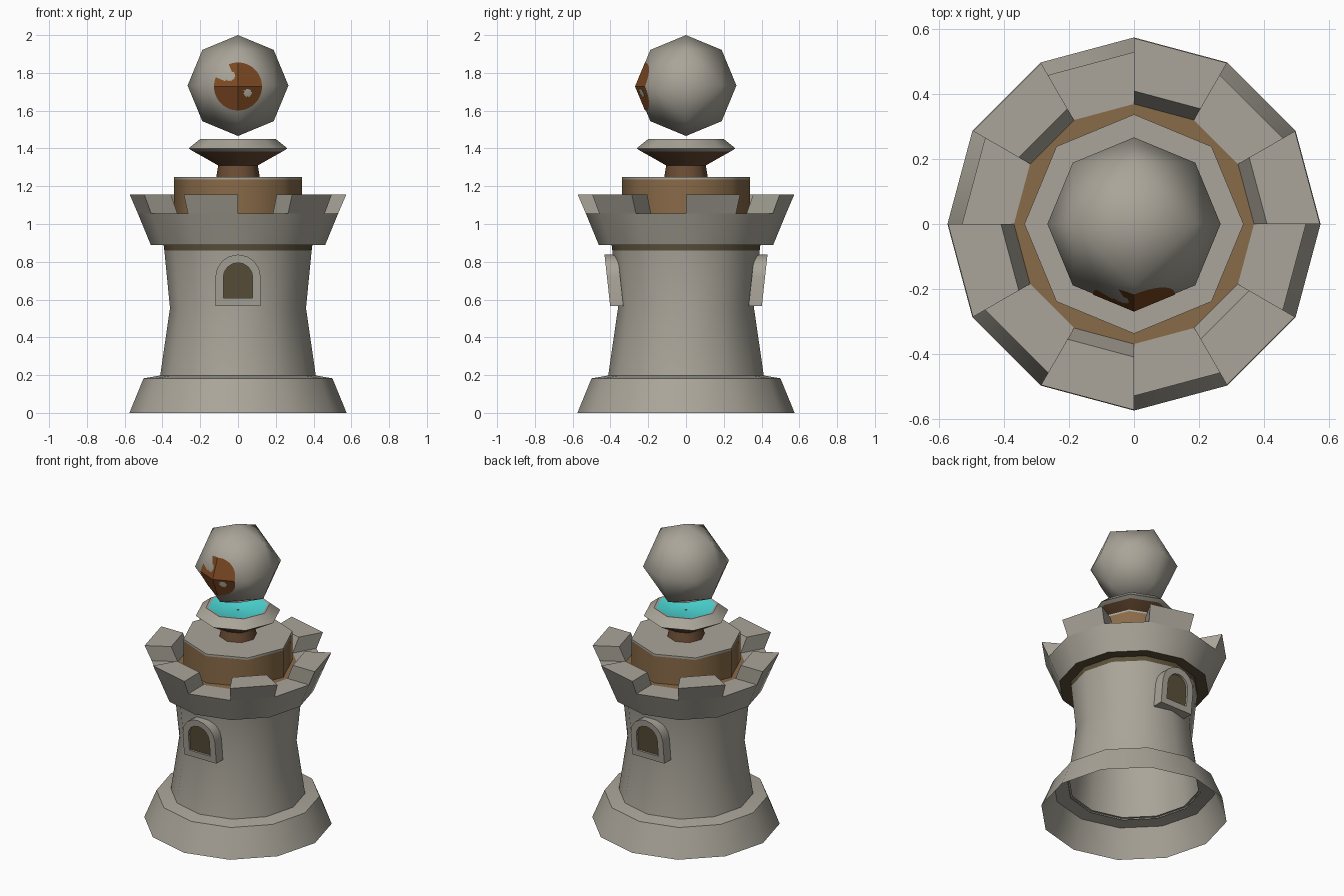
import bpy, bmesh, math
from mathutils import Vector

if "Cube" in bpy.data.objects:
    bpy.data.objects.remove(bpy.data.objects["Cube"])


def material(name, rgb):
    m = bpy.data.materials.new(name)
    m.diffuse_color = (*rgb, 1)
    m.use_nodes = True
    m.node_tree.nodes["Principled BSDF"].inputs["Base Color"].default_value = m.diffuse_color
    return m


STONE = material("grey stone", (0.40, 0.375, 0.32))
OLIVE = material("dark olive", (0.105, 0.08, 0.042))
BROWN = material("warm brown", (0.25, 0.145, 0.065))
UMBER = material("dark umber", (0.15, 0.075, 0.035))
CYAN = material("cyan glow", (0.075, 0.72, 0.70))
RUST = material("rust iris", (0.20, 0.065, 0.016))


def finish(name, bm, mats, angle=None):
    """Turn a bmesh into an object; angle None means flat, else smooth below angle."""
    me = bpy.data.meshes.new(name)
    bm.to_mesh(me)
    bm.free()
    for m in mats:
        me.materials.append(m)
    ob = bpy.data.objects.new(name, me)
    bpy.context.collection.objects.link(ob)
    if angle:
        bpy.ops.object.select_all(action='DESELECT')
        ob.select_set(True)
        bpy.context.view_layer.objects.active = ob
        bpy.ops.object.shade_smooth_by_angle(angle=math.radians(angle))
    return ob


def polar(r, z, k, n):
    a = 2 * math.pi * k / n
    return Vector((r * math.cos(a), r * math.sin(a), z))


def lathe(name, profile, n, mats, slots, angle):
    """Revolve (r, z) points with n sides; slots gives a material per band."""
    bm = bmesh.new()
    rings = [[bm.verts.new(polar(r, z, k, n)) for k in range(n)] for r, z in profile]
    for j, slot in enumerate(slots):
        for k in range(n):
            k2 = (k + 1) % n
            f = bm.faces.new((rings[j][k], rings[j][k2], rings[j + 1][k2], rings[j + 1][k]))
            f.material_index = slot
    return finish(name, bm, mats, angle)


# Flared foot, open underneath
lathe("base_ring", [(0.575, 0), (0.50, 0.183), (0.40, 0.2)], 12, [STONE], [0, 0], 40)

# Waisted tower wall with a dark band under the battlement
lathe("tower_wall", [(0.413, 0.19), (0.36, 0.555), (0.39, 0.86), (0.394, 0.892)], 12,
      [STONE, OLIVE], [0, 0, 1], 40)

# Battlement: dark underside, flared wall, notch floor, brown walkway
lathe("battlement", [(0.385, 0.89), (0.462, 0.89), (0.530, 1.055), (0.37, 1.055), (0.30, 1.055)],
      12, [STONE, OLIVE, BROWN], [1, 0, 0, 2], 40)

# Six raised teeth on every second side
bm = bmesh.new()
for k in range(0, 12, 2):
    lo, li, to, ti = [[bm.verts.new(polar(r, z, k + s, 12)) for s in (0, 1)]
                      for r, z in ((0.530, 1.055), (0.37, 1.055), (0.573, 1.155), (0.41, 1.155))]
    for f in ((lo[0], lo[1], to[1], to[0]), (to[0], to[1], ti[1], ti[0]),
              (ti[0], ti[1], li[1], li[0]), (lo[0], to[0], ti[0], li[0]),
              (lo[1], li[1], ti[1], to[1])):
        bm.faces.new(f)
finish("battlement_teeth", bm, [STONE])

# Eight-sided drum with a stone lid
lathe("drum", [(0.338, 1.05), (0.338, 1.236), (0.338, 1.25), (0.05, 1.25)], 8,
      [BROWN, STONE], [0, 1, 1], 50)

# Flared pedestal with a glowing dish
lathe("pedestal", [(0.115, 1.25), (0.105, 1.31), (0.175, 1.35), (0.238, 1.385), (0.262, 1.40),
                   (0.20, 1.45), (0.185, 1.447)], 8, [UMBER, STONE], [0, 0, 0, 1, 1, 1], 50)
lathe("glowing_dish", [(0.185, 1.447), (0.10, 1.425), (0.005, 1.42)], 8, [CYAN], [0, 0], 50)

# Floating ball: an octahedron split once and rounded
R, BALL_Z = 0.267, 1.733
bm = bmesh.new()
bmesh.ops.create_uvsphere(bm, u_segments=4, v_segments=2, radius=R)
bmesh.ops.subdivide_edges(bm, edges=bm.edges[:], cuts=1, use_grid_fill=True)
for v in bm.verts:
    v.co = v.co.normalized() * R
bmesh.ops.recalc_face_normals(bm, faces=bm.faces[:])
bmesh.ops.translate(bm, verts=bm.verts[:], vec=(0, 0, BALL_Z))
finish("ball", bm, [STONE], 89)

# Painted eye: thin sheet following the ball's front, with highlight gaps
bm = bmesh.new()
SEG, RINGS = 48, 14
slope = (R - R * math.sqrt(0.5)) / (R * math.sqrt(0.5))


def eye_vert(i, k):
    a = 2 * math.pi * k / SEG
    x, z = (0.127 * i / RINGS * math.cos(a), 0.127 * i / RINGS * math.sin(a))
    return bm.verts.new((x, -R - 0.003 + slope * (abs(x) + abs(z)), BALL_Z - 0.005 + z))


grid = [[eye_vert(i, k) for k in range(SEG)] for i in range(RINGS + 1)]
gaps = [(-0.042, 0.055, 0.025), (-0.078, 0.078, 0.048), (0.05, -0.033, 0.02)]
for i in range(RINGS):
    for k in range(SEG):
        k2 = (k + 1) % SEG
        q = (grid[i][k], grid[i + 1][k], grid[i + 1][k2], grid[i][k2])
        c = sum((v.co for v in q), Vector()) / 4
        if all(math.hypot(c.x - gx, c.z - BALL_Z + 0.005 - gz) > gr for gx, gz, gr in gaps):
            f = bm.faces.new(q)
bmesh.ops.remove_doubles(bm, verts=bm.verts[:], dist=1e-5)
bmesh.ops.delete(bm, geom=[v for v in bm.verts if not v.link_faces], context='VERTS')
for f in bm.faces:
    f.normal_update()
    if f.normal.y > 0:
        f.normal_flip()
finish("eye_iris", bm, [RUST])


# Arched windows, leaning with the wall, on front and back
def arch(w, z0, z1):
    """Outline of an arched opening, counter-clockwise seen from the front."""
    pts = [(-w, z0), (w, z0)]
    return pts + [(w * math.cos(math.pi * t / 8), z1 - w + w * math.sin(math.pi * t / 8))
                  for t in range(9)]


def window(prefix, side):
    def place(bm, pts, depth):
        return [bm.verts.new((side * x, -side * (0.402 + (z - 0.57) * 0.11 - depth), z))
                for x, z in pts]

    outer, inner = arch(0.12, 0.567, 0.838), arch(0.078, 0.607, 0.795)
    bm = bmesh.new()
    loops = [place(bm, outer, 0.07), place(bm, outer, 0), place(bm, inner, 0),
             place(bm, inner, 0.015)]
    n = len(outer)
    for a, b in zip(loops, loops[1:]):
        for k in range(n):
            k2 = (k + 1) % n
            bm.faces.new((a[k], a[k2], b[k2], b[k]))
    finish(prefix + "_window_frame", bm, [STONE], 30)
    bm = bmesh.new()
    bm.faces.new(place(bm, inner, 0.014))
    finish(prefix + "_window_pane", bm, [OLIVE])


window("front", 1)
window("back", -1)
